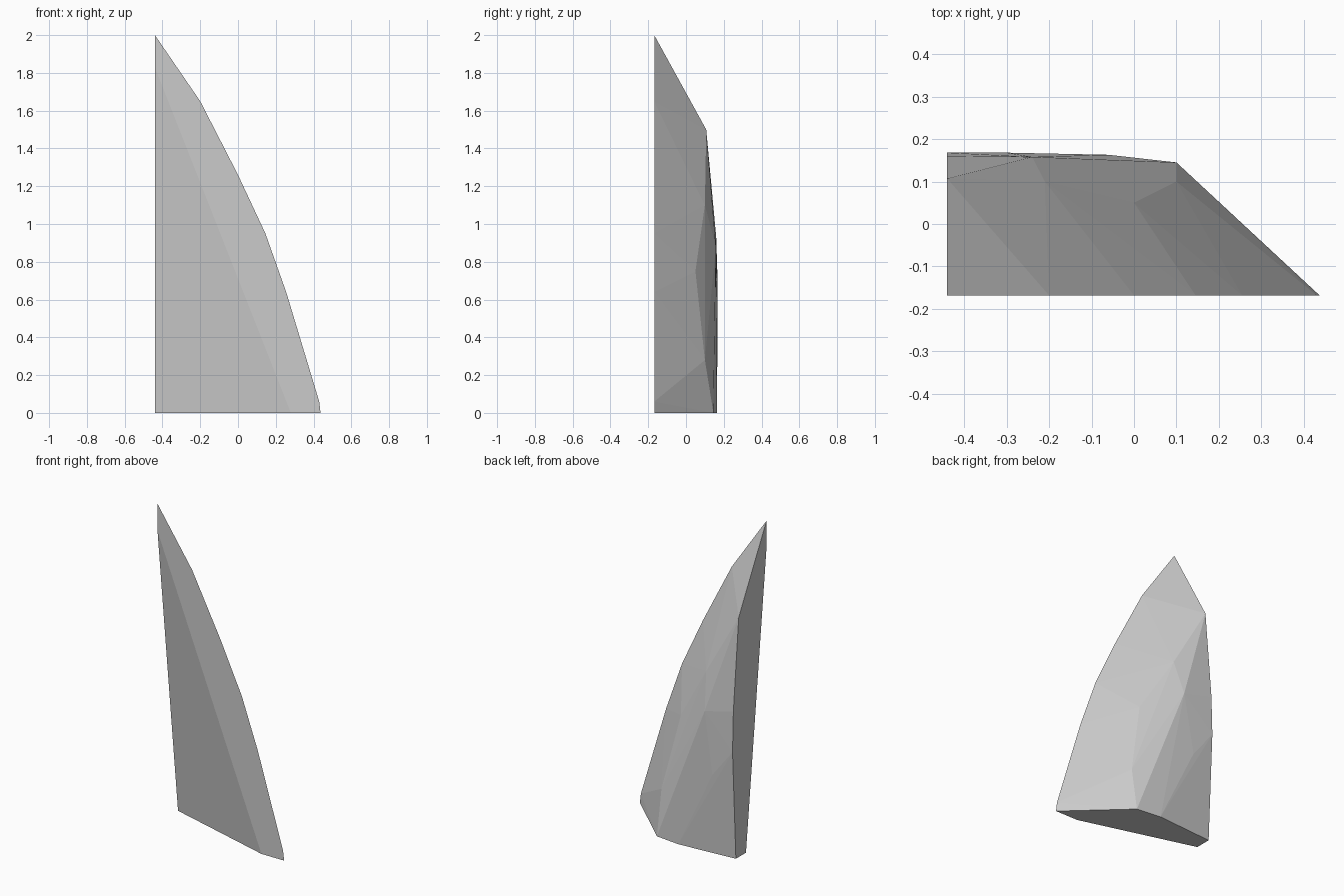
import bpy
import bmesh

if "Cube" in bpy.data.objects:
    bpy.data.objects.remove(bpy.data.objects["Cube"])

FRONT, LEFT = -0.168, -0.44

# Curved edge of the flat front face (x, z), from point to foot
front_curve = [(LEFT, 2.0), (-0.2, 1.65), (0.0, 1.26), (0.145, 0.95),
               (0.255, 0.64), (0.43, 0.06), (0.437, 0.0)]
# Slanted chop across the lower left corner of the front
chop = [(LEFT, FRONT, 1.83), (0.28, FRONT, 0.0), (LEFT, 0.035, 0.0)]
# Rear edge of the flat left face (y, z)
left_edge = [(0.107, 1.5), (0.16, 0.93), (0.168, 0.68), (0.135, 0.0)]
# Chipped facets of the rear and right side
facets = [(-0.21, 0.10, 1.1), (0.0, 0.05, 0.75), (0.10, 0.10, 0.28),
          (0.10, 0.145, 0.0), (-0.24, 0.158, 0.88), (-0.3, 0.168, 0.5),
          (-0.06, 0.163, 0.0)]

points = [(x, FRONT, z) for x, z in front_curve] + chop
points += [(LEFT, y, z) for y, z in left_edge] + facets

# Wrap the corner points in a faceted solid
bm = bmesh.new()
for p in points:
    bm.verts.new(p)
bmesh.ops.convex_hull(bm, input=bm.verts[:])
loose = [v for v in bm.verts if not v.link_faces]
bmesh.ops.delete(bm, geom=loose, context='VERTS')
bmesh.ops.dissolve_limit(bm, angle_limit=0.01, verts=bm.verts[:], edges=bm.edges[:])
bmesh.ops.recalc_face_normals(bm, faces=bm.faces[:])

mesh = bpy.data.meshes.new("stone_shard")
bm.to_mesh(mesh)
bm.free()

# Plain grey stone
stone = bpy.data.materials.new("grey_stone")
stone.diffuse_color = (0.6, 0.6, 0.6, 1.0)
stone.use_nodes = True
stone.node_tree.nodes["Principled BSDF"].inputs["Base Color"].default_value = stone.diffuse_color
mesh.materials.append(stone)

shard = bpy.data.objects.new("stone_shard", mesh)
bpy.context.collection.objects.link(shard)
